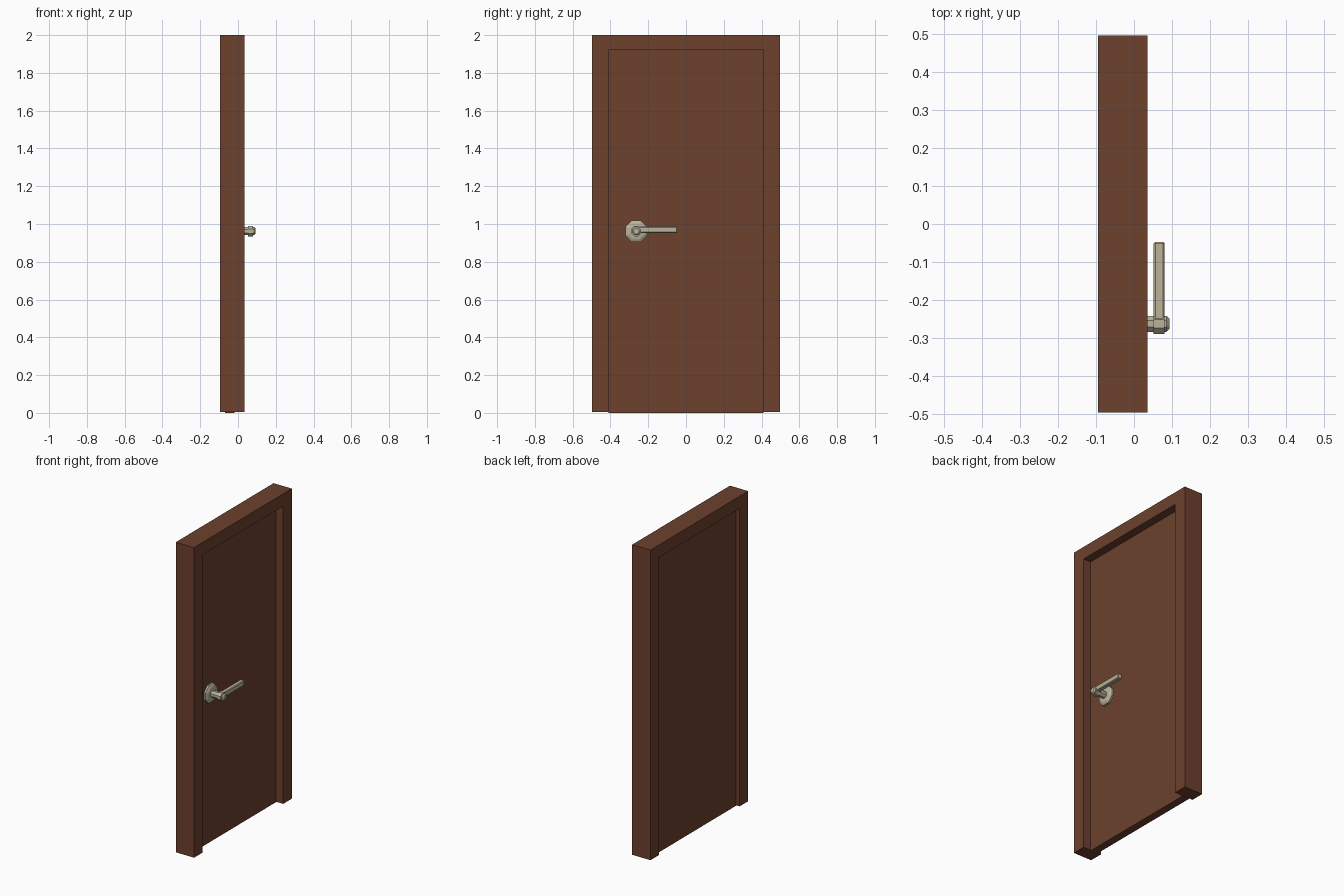
import bpy, bmesh, math
from mathutils import Matrix

if "Cube" in bpy.data.objects:
    bpy.data.objects.remove(bpy.data.objects["Cube"])


def material(name, rgb):
    m = bpy.data.materials.new(name)
    m.diffuse_color = (*rgb, 1)
    m.use_nodes = True
    m.node_tree.nodes["Principled BSDF"].inputs["Base Color"].default_value = m.diffuse_color
    return m


wood = material("brown wood", (0.15, 0.053, 0.027))
metal = material("pale brass", (0.50, 0.45, 0.33))


def finish(name, bm, mat):
    bmesh.ops.recalc_face_normals(bm, faces=bm.faces[:])
    me = bpy.data.meshes.new(name)
    bm.to_mesh(me)
    bm.free()
    me.materials.append(mat)
    ob = bpy.data.objects.new(name, me)
    bpy.context.collection.objects.link(ob)
    return ob


def box(name, lo, hi, mat, bevel=0):
    bm = bmesh.new()
    size = [b - a for a, b in zip(lo, hi)]
    mid = [(a + b) / 2 for a, b in zip(lo, hi)]
    bmesh.ops.create_cube(bm, size=1, matrix=Matrix.Translation(mid) @ Matrix.Diagonal((*size, 1)))
    if bevel:
        bmesh.ops.bevel(bm, geom=bm.edges[:], offset=bevel, segments=1, affect='EDGES')
    return finish(name, bm, mat)


def turned(name, profile, mat, cy=-0.263, cz=0.962, sides=8):
    """Octagonal turning along x; profile is (x, flat radius) pairs, capped at both ends."""
    bm = bmesh.new()
    rings = []
    for x, r in profile:
        r /= math.cos(math.pi / sides)
        angles = [(i + 0.5) * math.tau / sides for i in range(sides)]
        rings.append([bm.verts.new((x, cy + r * math.cos(a), cz + r * math.sin(a))) for a in angles])
    for a, b in zip(rings, rings[1:]):
        for i in range(sides):
            j = (i + 1) % sides
            bm.faces.new((a[i], a[j], b[j], b[i]))
    bm.faces.new(rings[0])
    bm.faces.new(rings[-1])
    return finish(name, bm, mat)


# Door frame: an upside-down U profile extruded through the wall depth
X0, X1, W, H = -0.095, 0.035, 0.497, 2.0
IN, TOP, FOOT = 0.41, 1.92, 0.004
outline = [(-W, FOOT), (-W, H), (W, H), (W, FOOT), (IN, FOOT), (IN, TOP), (-IN, TOP), (-IN, FOOT)]
bm = bmesh.new()
face = bm.faces.new([bm.verts.new((X0, y, z)) for y, z in outline])
ext = bmesh.ops.extrude_face_region(bm, geom=[face])
bmesh.ops.translate(bm, vec=(X1 - X0, 0, 0),
                    verts=[g for g in ext["geom"] if isinstance(g, bmesh.types.BMVert)])
finish("door_frame", bm, wood)

# Door slab set back inside the frame
DOOR_FRONT = -0.018
box("door_panel", (-0.068, -IN, 0), (DOOR_FRONT, IN, TOP), wood)

# Handle: rosette, spindle, hub and lever
turned("handle_rosette", [(DOOR_FRONT - 0.005, 0.057), (-0.006, 0.057), (0.002, 0.043), (0.004, 0.03)], metal)
turned("handle_spindle", [(0.0, 0.021), (0.086, 0.021), (0.093, 0.014)], metal)
turned("handle_hub", [(0.052, 0.027), (0.08, 0.027)], metal)
box("handle_lever", (0.052, -0.262, 0.953), (0.08, -0.047, 0.986), metal, 0.004)
